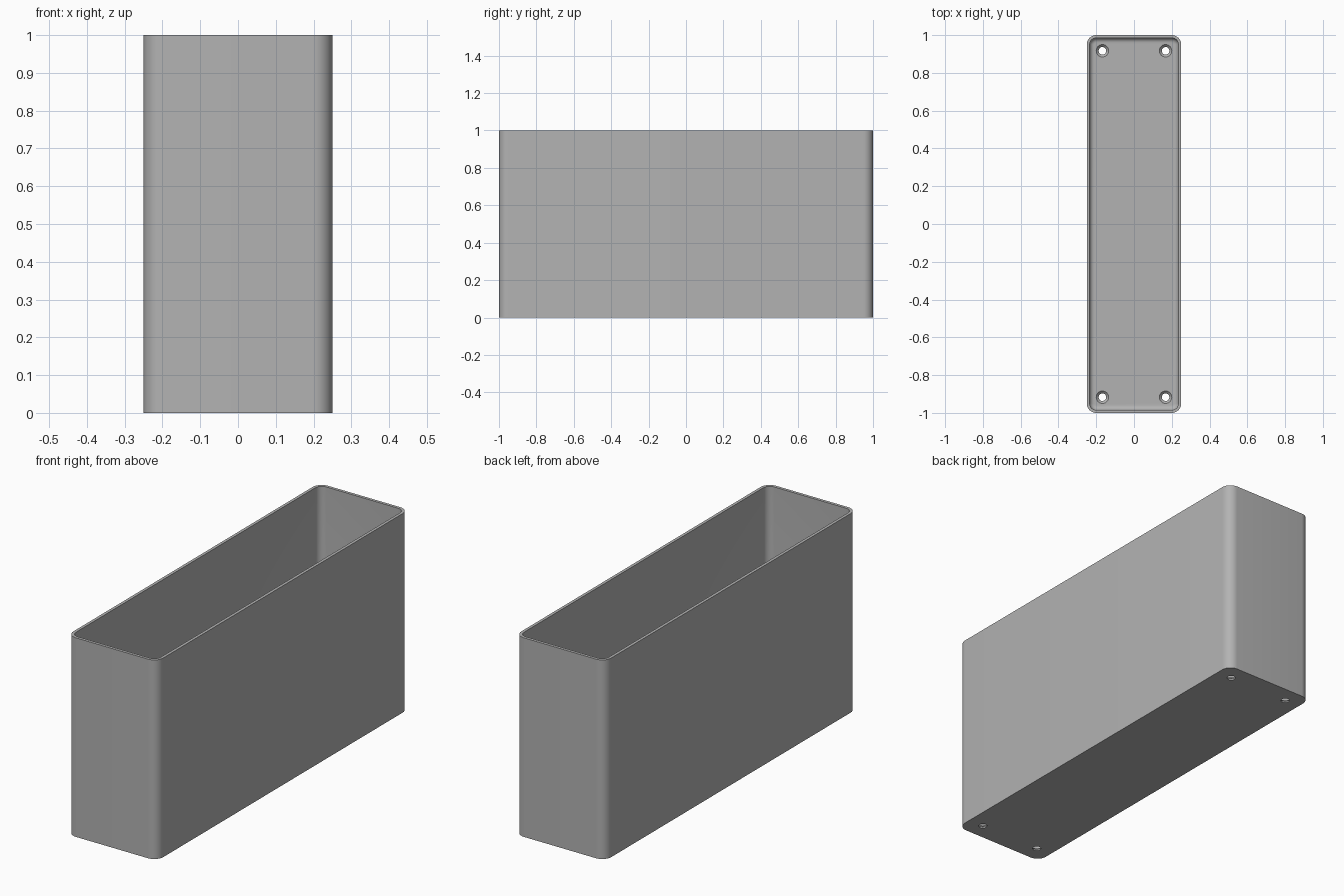
import bpy
import bmesh
from math import sin, cos, pi

old = bpy.data.objects.get("Cube")
if old:
    bpy.data.objects.remove(old, do_unlink=True)

HALF_X, HALF_Y, HEIGHT = 0.25, 1.0, 1.0
CORNER, WALL, FLOOR, FILLET = 0.05, 0.015, 0.02, 0.025
STEPS = 10

grey = bpy.data.materials.new("plain grey")
grey.use_nodes = True
colour = (0.45, 0.45, 0.45, 1)
grey.diffuse_color = colour
grey.node_tree.nodes["Principled BSDF"].inputs["Base Color"].default_value = colour


def rounded_ring(bm, inset, z):
    """Rounded rectangle of vertices, inset from the outer wall."""
    r = CORNER - inset
    cx, cy = HALF_X - CORNER, HALF_Y - CORNER
    ring = []
    for q, (sx, sy) in enumerate([(1, 1), (-1, 1), (-1, -1), (1, -1)]):
        for i in range(STEPS + 1):
            a = (q + i / STEPS) * pi / 2
            ring.append(bm.verts.new((sx * cx + r * cos(a), sy * cy + r * sin(a), z)))
    return ring


def circle_ring(bm, x, y, r, z, sides=32):
    return [bm.verts.new((x + r * cos(2 * pi * i / sides), y + r * sin(2 * pi * i / sides), z))
            for i in range(sides)]


def skin(bm, rings):
    """Bridge consecutive rings and cap both ends."""
    for a, b in zip(rings, rings[1:]):
        n = len(a)
        for i in range(n):
            j = (i + 1) % n
            bm.faces.new((a[i], a[j], b[j], b[i]))
    bm.faces.new(rings[0][::-1])
    bm.faces.new(rings[-1])


def finish(bm, name):
    bmesh.ops.recalc_face_normals(bm, faces=bm.faces)
    mesh = bpy.data.meshes.new(name)
    bm.to_mesh(mesh)
    bm.free()
    obj = bpy.data.objects.new(name, mesh)
    bpy.context.collection.objects.link(obj)
    mesh.materials.append(grey)
    return obj


# Open box: outer wall, rim, inner wall, filleted floor
bm = bmesh.new()
sections = [(0, 0), (0, HEIGHT), (WALL, HEIGHT)]
for k in range(7):
    a = k / 6 * pi / 2
    sections.append((WALL + FILLET * (1 - cos(a)), FLOOR + FILLET * (1 - sin(a))))
skin(bm, [rounded_ring(bm, inset, z) for inset, z in sections])
box = finish(bm, "open_box")

# Countersunk screw holes near the floor corners
bm = bmesh.new()
for x in (-0.167, 0.167):
    for y in (-0.917, 0.917):
        profile = [(0.02, -0.02), (0.02, 0.007), (0.033, FLOOR), (0.033, 0.03)]
        skin(bm, [circle_ring(bm, x, y, r, z) for r, z in profile])
cutter = finish(bm, "screw_hole_cutter")
cutter.hide_render = True

bpy.context.view_layer.objects.active = box
box.select_set(True)
cut = box.modifiers.new("screw holes", "BOOLEAN")
cut.operation = "DIFFERENCE"
cut.solver = "EXACT"
cut.object = cutter
bpy.ops.object.modifier_apply(modifier=cut.name)
bpy.data.objects.remove(cutter, do_unlink=True)

# Smooth the rounded corners, keep the rim and hole edges crisp
bpy.ops.object.select_all(action="DESELECT")
box.select_set(True)
bpy.ops.object.shade_smooth_by_angle(angle=pi / 6)
